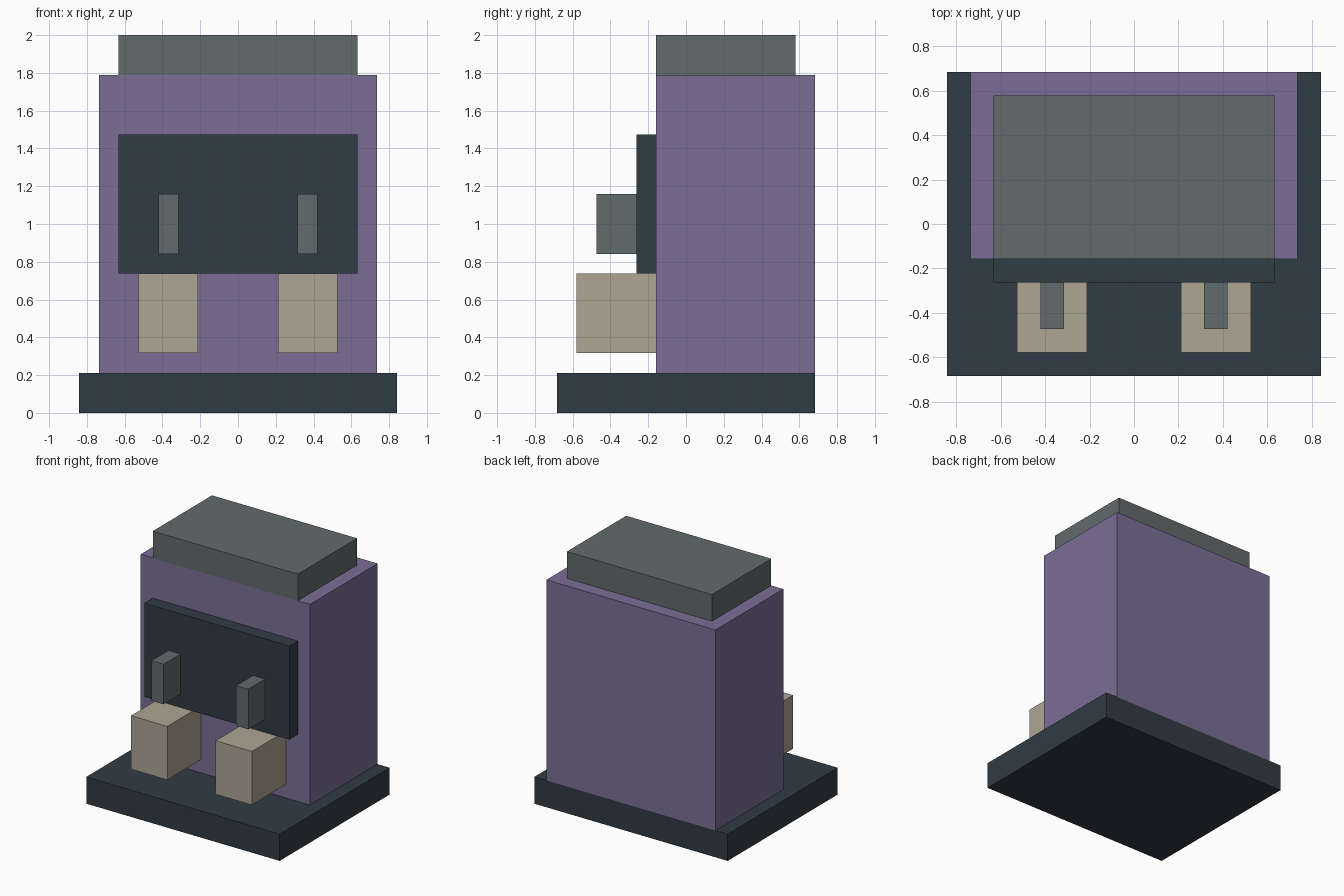
import bpy
import bmesh

if "Cube" in bpy.data.objects:
    bpy.data.objects.remove(bpy.data.objects["Cube"])

U = 2 / 19  # block unit: the model is 19 units tall


def material(name, rgb):
    mat = bpy.data.materials.new(name)
    mat.diffuse_color = (*rgb, 1)
    mat.use_nodes = True
    mat.node_tree.nodes["Principled BSDF"].inputs["Base Color"].default_value = mat.diffuse_color
    return mat


DARK = material("dark_slate", (0.03, 0.045, 0.058))
PURPLE = material("purple", (0.20, 0.155, 0.305))
GREY = material("grey", (0.122, 0.147, 0.15))
BEIGE = material("beige", (0.418, 0.381, 0.296))


def box(name, x, y, z, mat):
    """Box from (min, max) pairs given in block units."""
    bm = bmesh.new()
    bmesh.ops.create_cube(bm, size=1)
    for v in bm.verts:
        v.co = [U * (lo if c < 0 else hi) for c, (lo, hi) in zip(v.co, (x, y, z))]
    mesh = bpy.data.meshes.new(name)
    bm.to_mesh(mesh)
    bm.free()
    mesh.materials.append(mat)
    obj = bpy.data.objects.new(name, mesh)
    bpy.context.collection.objects.link(obj)
    return obj


# Base slab, main body and top cap
box("base", (-8, 8), (-6.5, 6.5), (0, 2), DARK)
box("body", (-7, 7), (-1.5, 6.5), (2, 17), PURPLE)
box("top_cap", (-6, 6), (-1.5, 5.5), (17, 19), GREY)

# Front panel
box("front_panel", (-6, 6), (-2.5, -1.5), (7, 14), DARK)

# Spouts on the panel and blocks below them, one per side
for side, s in (("left", -1), ("right", 1)):
    box(side + "_spout", sorted((3 * s, 4 * s)), (-4.5, -2.5), (8, 11), GREY)
    box(side + "_front_block", sorted((2 * s, 5 * s)), (-5.5, -1.5), (3, 7), BEIGE)
